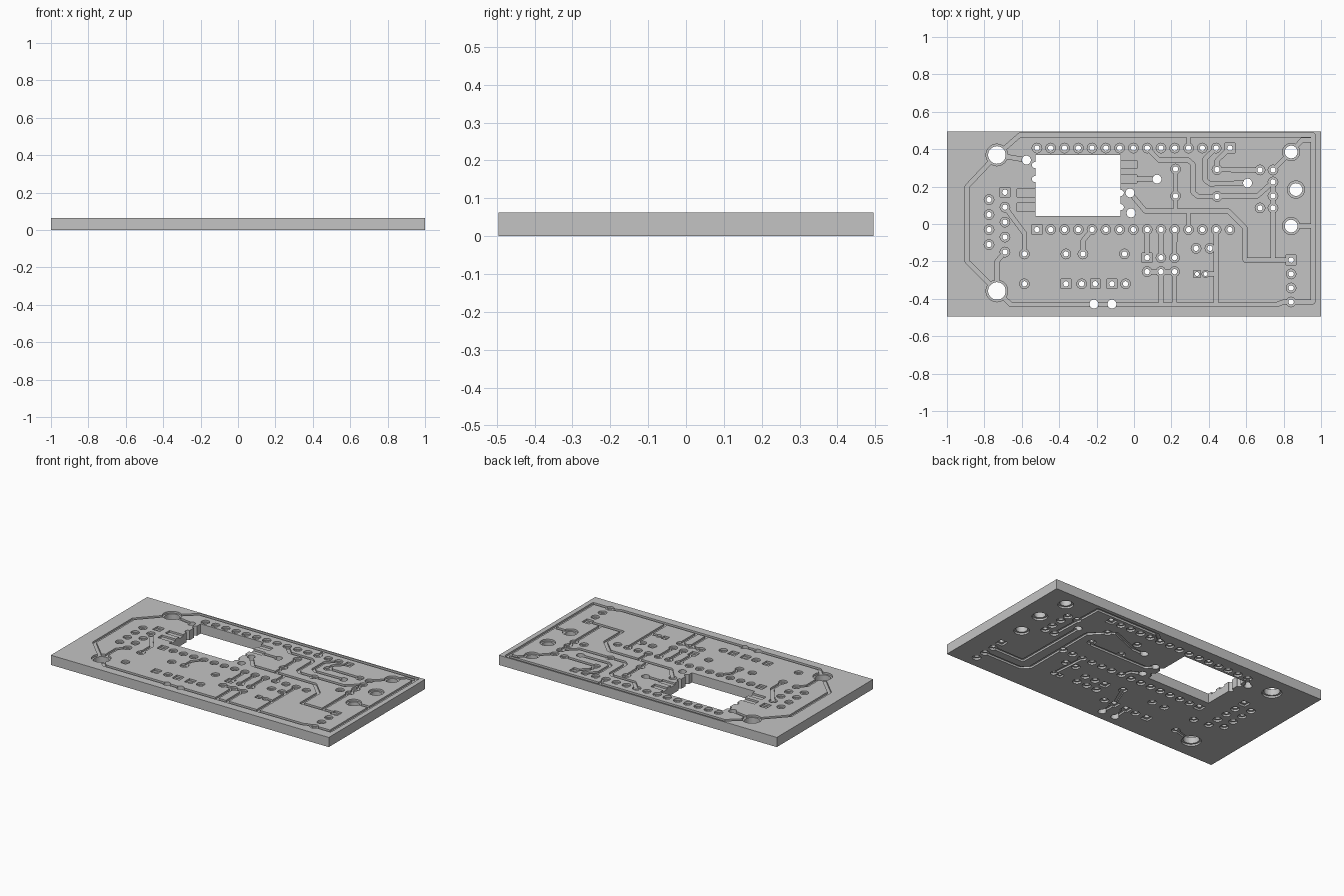
import bpy
import bmesh
from math import pi, cos, sin, atan2
from mathutils import Vector

HALF_X, HALF_Y, THICK = 1.0, 0.495, 0.063
DEPTH = 0.012          # depth of the engraved copper pockets
TRACK = 0.011          # half width of a track
PAD, DRILL = 0.026, 0.0145

default_cube = bpy.data.objects.get("Cube")
if default_cube:
    bpy.data.objects.remove(default_cube, do_unlink=True)

material = bpy.data.materials.new("board grey")
material.use_nodes = True
grey = (0.55, 0.55, 0.55, 1)
material.diffuse_color = grey
material.node_tree.nodes["Principled BSDF"].inputs["Base Color"].default_value = grey


def prism(bm, outline, low, high):
    """Solid between two heights with the given counter-clockwise outline."""
    bottom = [bm.verts.new((x, y, low)) for x, y in outline]
    top = [bm.verts.new((x, y, high)) for x, y in outline]
    bm.faces.new(bottom[::-1])
    bm.faces.new(top)
    count = len(outline)
    for i in range(count):
        j = (i + 1) % count
        bm.faces.new((bottom[i], bottom[j], top[j], top[i]))


def circle(centre, radius, sides=16):
    return [(centre[0] + radius * cos(2 * pi * i / sides),
             centre[1] + radius * sin(2 * pi * i / sides)) for i in range(sides)]


def box(left, right, front, back):
    return [(left, front), (right, front), (right, back), (left, back)]


def square(centre, half):
    x, y = centre
    return box(x - half, x + half, y - half, y + half)


def capsule(start, end, radius, steps=4):
    """Rounded bar outline for one straight track piece."""
    start, end = Vector(start), Vector(end)
    heading = atan2(end.y - start.y, end.x - start.x)
    outline = []
    for centre, turn in ((start, pi / 2), (end, -pi / 2)):
        for i in range(steps + 1):
            angle = heading + turn + pi * i / steps
            outline.append((centre.x + radius * cos(angle), centre.y + radius * sin(angle)))
    return outline


def header(i, y):
    """Position of a pad in one of the long header rows."""
    return (-0.519 + 0.0737 * i, y)


def column(x, *heights):
    return [(x, y) for y in heights]


def row(y, *places):
    return [(x, y) for x in places]


UPPER, LOWER = 0.406, -0.03
upper_row = [header(i, UPPER) for i in range(15)]
lower_row = [header(i, LOWER) for i in range(15)]

# Pads: square ones mark the first pin of each part
square_pads = [upper_row[-1], lower_row[0], (-.69, .17), (.07, -.18), (.84, -.193)]
square_pads += row(-.32, -.364, -.207, -.118)
round_pads = upper_row[:-1] + lower_row[1:]
round_pads += column(-.69, .09, .01, -.07, -.15) + column(-.775, .13, .05, -.03, -.11)
round_pads += column(-.586, -.16, -.32) + row(-.16, -.364, -.273, -.051)
round_pads += row(-.32, -.28, -.045) + row(-.18, .144, .217)
round_pads += row(-.255, .07, .144, .217) + row(-.13, .332, .406)
round_pads += column(.84, -.267, -.342, -.417) + column(.674, .289, .086)
round_pads += column(.743, .289, .225, .15, .086)
round_pads += column(.222, .294, .15) + column(.444, .291, .147)
small_pads = row(-.267, .337, .383)

# Mounting holes and open vias
large_mounts = column(-.733, .369, -.358)
small_mounts = [(.84, .385), (.866, .184), (.84, -.011)]
vias = [(-.575, .342), (.123, .24), (.607, .219), (-.021, .166), (-.016, .059)]
vias += row(-.428, -.214, -.118)

# Ground border and its branches on the upper side
ground_tracks = [
    [large_mounts[0], (-.61, .476), (.957, .476), (.957, -.417), (.8, -.417),
     (.765, -.43), (-.66, -.43), large_mounts[1]],
    [large_mounts[0], (-.893, .2), (-.893, -.2), large_mounts[1]],
    [large_mounts[0], vias[0]],
    [(-.69, -.15), (-.733, -.2), large_mounts[1]],
    [small_mounts[0], (.9, .45), (.957, .45)],
    [small_mounts[2], (.957, -.011)],
    [upper_row[11], (upper_row[11][0], .476)],
    [(.144, -.255), (.144, -.43)],
    [(.217, -.255), (.217, -.43)],
    [lower_row[13], (lower_row[13][0], -.43)],
    [(.383, -.267), (.44, -.267)],
]
# Signal tracks on the upper side
signal_tracks = [
    [upper_row[8], (.134, .342), (.29, .342), (.315, .32), (.315, .17), (.342, .147),
     (.66, .15), (.743, .225)],
    [upper_row[13], (.38, .35), (.38, .235), (.406, .215), vias[2]],
    [upper_row[14], (.444, .34), (.444, .291), (.674, .289)],
    [(.743, .289), small_mounts[0]],
    [(.222, .294), (.222, .07)],
    [vias[3], (.06, .07), (.503, .07), (.594, -.02), (.594, -.193), (.84, -.193)],
    [lower_row[11], (lower_row[11][0], .07)],
    [(.743, .225), (.743, -.193)],
    [(-.69, .09), (-.586, -.05), (-.586, -.16)],
    [(-.273, -.16), (-.273, -.09), lower_row[4]],
    [(.07, -.18), lower_row[8]],
    [(.144, -.18), lower_row[9]],
    [(.217, -.18), lower_row[10]],
    [(.07, -.255), (.217, -.255)],
    [(-.06, .24), vias[1]],
]
# Tracks on the underside
under_tracks = [
    [(.674, .086), (.66, .46), (.21, .46), upper_row[9]],
    [(.84, -.267), (.615, -.27), vias[2]],
    [(.84, -.342), (.57, -.342), (.53, -.3), (.53, .2), (.444, .291)],
    [(.444, .291), (.4, .32), (.2, .24), vias[1]],
    [(.444, .147), (.42, .125), (.02, .125), vias[3]],
    [vias[4], (.05, .03), lower_row[8]],
    [(.383, -.267), lower_row[12]],
    [vias[6], (-.118, -.32), (-.051, -.16)],
    [vias[5], (-.207, -.32)],
    [(-.586, -.32), large_mounts[1]],
    [(-.575, .342), upper_row[0]],
]


def engrave(tracks, plates):
    """Outlines of all pockets on one side of the board."""
    outlines = [capsule(a, b, TRACK) for path in tracks for a, b in zip(path, path[1:])]
    outlines += [circle(p, PAD) for p in round_pads]
    outlines += [square(p, PAD) for p in square_pads]
    outlines += [square(small_pads[0], .019), circle(small_pads[1], .019)]
    outlines += [circle(p, .058, 32) for p in large_mounts]
    outlines += [circle(p, .046, 32) for p in small_mounts]
    return outlines + plates


chip_plates = [box(-.1, .016, y - .022, y + .022) for y in (.318, .24)]
chip_plates += [box(-.625, -.5, y - .022, y + .022) for y in (.166, .09)]

# Chip window with half-round notches, and every drilled hole
drilled = [box(-.527, -.072, .043, .369)]
drilled += [circle(p, .016) for p in column(-.53, .315, .24) + column(-.07, .166, .09)]
drilled += [circle(p, DRILL) for p in round_pads + square_pads]
drilled += [circle(p, .011) for p in small_pads]
drilled += [circle(p, .024) for p in vias]
drilled += [circle(p, .047, 32) for p in large_mounts]
drilled += [circle(p, .034, 32) for p in small_mounts]


def make_object(name, outlines, low, high):
    bm = bmesh.new()
    for outline in outlines:
        prism(bm, outline, low, high)
    mesh = bpy.data.meshes.new(name)
    bm.to_mesh(mesh)
    bm.free()
    obj = bpy.data.objects.new(name, mesh)
    bpy.context.collection.objects.link(obj)
    return obj


board = make_object("circuit_board", [box(-HALF_X, HALF_X, -HALF_Y, HALF_Y)], 0, THICK)
board.data.materials.append(material)

cutters = [
    make_object("upper_pockets", engrave(ground_tracks + signal_tracks, chip_plates),
                THICK - DEPTH, THICK + DEPTH),
    make_object("under_pockets", engrave(under_tracks, []), -DEPTH, DEPTH),
    make_object("drilled_holes", drilled, -2 * DEPTH, THICK + 2 * DEPTH),
]
for cutter in cutters:
    cutter.hide_render = True
    cut = board.modifiers.new(cutter.name, "BOOLEAN")
    cut.operation, cut.solver, cut.use_self = "DIFFERENCE", "EXACT", True
    cut.object = cutter

# Bake the cuts into the board and drop the cutters
graph = bpy.context.evaluated_depsgraph_get()
carved = bpy.data.meshes.new_from_object(board.evaluated_get(graph))
board.modifiers.clear()
board.data = carved
for cutter in cutters:
    bpy.data.objects.remove(cutter, do_unlink=True)
